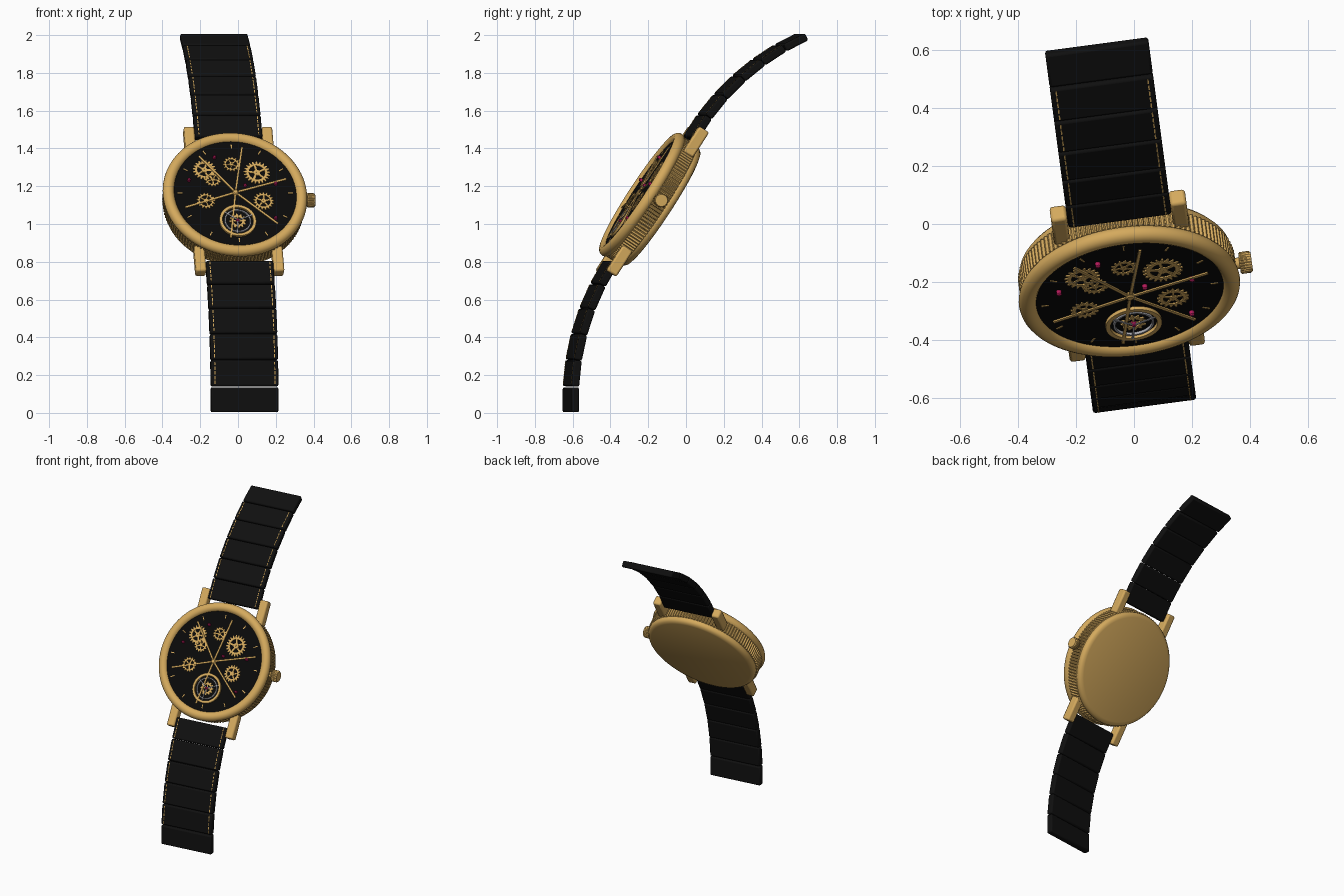
import bpy, bmesh, math
from math import cos, sin, radians, pi
from mathutils import Matrix, Vector

cube = bpy.data.objects.get("Cube")
if cube:
    bpy.data.objects.remove(cube, do_unlink=True)


def material(name, r, g, b):
    m = bpy.data.materials.new(name)
    m.use_nodes = True
    m.diffuse_color = (r, g, b, 1)
    bsdf = next(n for n in m.node_tree.nodes if n.type == 'BSDF_PRINCIPLED')
    bsdf.inputs["Base Color"].default_value = (r, g, b, 1)
    return m


GOLD = material("gold", 0.66, 0.40, 0.11)
LEATHER = material("black leather", 0.005, 0.005, 0.005)
DIAL = material("dial black", 0.003, 0.003, 0.003)
SILVER = material("silver", 0.42, 0.42, 0.45)
RUBY = material("ruby", 0.45, 0.01, 0.10)

# Watch frame: x to three o'clock, y to twelve o'clock, z out of the dial
WATCH = (Matrix.Translation((-0.022, -0.187, 1.125))
         @ Matrix.Rotation(radians(7.6), 4, 'Z') @ Matrix.Rotation(radians(57), 4, 'X'))
DIAL_Z = 0.068


def finish(name, bm, mat, local=Matrix(), bevel=0):
    bmesh.ops.remove_doubles(bm, verts=bm.verts, dist=1e-5)
    bmesh.ops.recalc_face_normals(bm, faces=bm.faces)
    me = bpy.data.meshes.new(name)
    bm.to_mesh(me)
    bm.free()
    me.materials.append(mat)
    me.shade_smooth()
    me.set_sharp_from_angle(angle=radians(35))
    ob = bpy.data.objects.new(name, me)
    bpy.context.collection.objects.link(ob)
    ob.matrix_world = WATCH @ local
    if bevel:
        mod = ob.modifiers.new("soft edges", 'BEVEL')
        mod.width, mod.segments = bevel, 2
    return ob


def lathe(name, profile, mat, seg=64, local=Matrix(), tooth=0, period=4, closed=False):
    """Spin (radius, height) points; 'tooth' notches the outermost points."""
    bm = bmesh.new()
    top = max(r for r, z in profile)
    rings = []
    for k in range(seg):
        a = 2 * pi * k / seg
        cut = tooth if k % period >= period / 2 else 0
        rings.append([bm.verts.new(((r - cut * (r > top - 1e-4)) * cos(a),
                                    (r - cut * (r > top - 1e-4)) * sin(a), z)) for r, z in profile])
    n = len(profile)
    for k in range(seg):
        p, q = rings[k], rings[(k + 1) % seg]
        for i in range(n if closed else n - 1):
            j = (i + 1) % n
            bm.faces.new((p[i], q[i], q[j], p[j]))
    return finish(name, bm, mat, local, 0)


def boxes(name, items, mat, local=Matrix(), bevel=0):
    """One object from (centre, size, turn about z) boxes."""
    bm = bmesh.new()
    for c, s, turn in items:
        bmesh.ops.create_cube(bm, size=1, matrix=Matrix.Translation(c)
                              @ Matrix.Rotation(turn, 4, 'Z') @ Matrix.Diagonal((*s, 1)))
    return finish(name, bm, mat, local, bevel)


def at(x, y, z=DIAL_Z):
    return Matrix.Translation((x, y, z))


def ring(name, ri, ro, h, mat, local, seg=48, tooth=0):
    return lathe(name, [(ri, 0), (ro, 0), (ro, h), (ri, h)], mat, seg, local, tooth, closed=True)


def spokes(count, length, width, h, z, start=0.0):
    """Radial bars from the centre."""
    return [(Vector((cos(a), sin(a), 0)) * length / 2 + Vector((0, 0, z)), (length, width, h), a)
            for a in (start + 2 * pi * k / count for k in range(count))]


# Case: rounded back, knurled band, rounded bezel
lathe("case_back", [(0, -0.083), (0.34, -0.083), (0.358, -0.078), (0.368, -0.066),
                    (0.370, -0.05), (0.366, -0.04), (0, -0.04)], GOLD, 96)
lathe("knurled_band", [(0, -0.046), (0.365, -0.046), (0.377, -0.042), (0.377, 0.03), (0.36, 0.034), (0, 0.034)],
      GOLD, 480, tooth=0.009)
lathe("bezel", [(0.354 + 0.031 * cos(2 * pi * k / 16), 0.055 + 0.031 * sin(2 * pi * k / 16))
                for k in range(16)], GOLD, 96, closed=True)
lathe("dial", [(0, 0.03), (0.335, 0.03), (0.335, DIAL_Z), (0, DIAL_Z)], DIAL, 96)

# Crown at three o'clock
side = Matrix.Rotation(radians(90), 4, 'Y')
lathe("crown_stem", [(0, 0.35), (0.02, 0.35), (0.02, 0.40), (0, 0.40)], GOLD, 24, side)
lathe("crown", [(0, 0.39), (0.033, 0.39), (0.038, 0.394), (0.038, 0.426), (0.032, 0.433), (0, 0.433)],
      GOLD, 96, side, tooth=0.003)

# Lugs
for sx, lr in ((-1, "left"), (1, "right")):
    for sy, tb in ((-1, "lower"), (1, "upper")):
        boxes(f"{tb}_lug_{'left' if sx > 0 else 'right'}",
              [((sx * 0.208, sy * 0.375, -0.01), (0.056, 0.16, 0.062), 0)], GOLD, bevel=0.01)

# Strap: chains of rounded pads that bend backwards, with stitching on the front
for sy, part, length, first in ((1, "upper", 0.137, 0), (-1, "lower", 0.14, 3)):
    pos = Vector((0, sy * 0.39, 0))
    for i in range(6):
        rot = Matrix.Rotation(-sy * radians(first + 6 * i), 4, 'X')
        step = rot @ Vector((0, sy * length, 0))
        local = Matrix.Translation(pos + step / 2) @ rot
        last = i == 5
        boxes(f"{part}_strap_pad_{i + 1}",
              [((0, 0, 0), (0.36, length - (0.008 if last else 0.002), 0.042), 0)],
              LEATHER, local, bevel=0.009)
        if not last:
            boxes(f"{part}_stitching_{i + 1}",
                  [((sx * 0.16, (k - 2) * length * 0.18, 0.021), (0.005, length * 0.13, 0.004), 0)
                   for sx in (-1, 1) for k in range(5)], GOLD, local)
        pos += step

# Gear train: position and radius
gears = [(-0.155, 0.145, 0.062), (-0.115, 0.085, 0.045), (-0.008, 0.18, 0.046),
         (0.124, 0.128, 0.07), (0.147, -0.051, 0.056), (-0.161, -0.051, 0.05)]
for i, (x, y, r) in enumerate(gears):
    z = DIAL_Z + 0.002 * (i % 3)
    teeth = round(r * 300)
    ring(f"gear_{i + 1}", r * 0.62, r, 0.005, GOLD, at(x, y, z), teeth * 4, r * 0.2)
    boxes(f"gear_spokes_{i + 1}", spokes(5, r * 0.7, r * 0.16, 0.004, 0.002, i), GOLD, at(x, y, z))
    ring(f"gear_hub_{i + 1}", 0.004, r * 0.25, 0.006, GOLD, at(x, y, z), 20)

# Radial bridges and hub
bridges = []
for deg in (79, 17, -43, -99, -161, 128):
    bridges += spokes(1, 0.29, 0.011, 0.006, 0.010, radians(deg))
boxes("radial_bridges", bridges, GOLD, at(0, 0))
lathe("centre_hub", [(0, 0), (0.016, 0), (0.016, 0.014), (0.011, 0.018), (0, 0.018)], GOLD, 24, at(0, 0))

# Rotating cage at six o'clock
cage = at(0, -0.177)
ring("cage_ring", 0.082, 0.098, 0.013, GOLD, cage, 64)
ring("balance_wheel", 0.064, 0.071, 0.010, SILVER, cage, 48)
boxes("cage_arms", spokes(3, 0.084, 0.007, 0.004, 0.013, 0.4), SILVER, cage)
ring("cage_gear", 0.024, 0.045, 0.006, GOLD, cage, 48, 0.010)
boxes("cage_gear_spokes", spokes(4, 0.03, 0.008, 0.004, 0.004), GOLD, cage)

# Ruby bearings
for i, (x, y) in enumerate([(-0.096, 0.223), (0.22, 0.056), (-0.242, 0.08), (0.204, -0.16),
                            (0.055, 0.045), (0, -0.177)]):
    lathe(f"ruby_{i + 1}", [(0, 0), (0.009, 0), (0.009, 0.014), (0.005, 0.018), (0, 0.018)],
          RUBY, 16, at(x, y))

# Hour markers
boxes("hour_markers", [((0.295 * cos(a), 0.295 * sin(a), 0.001), (0.026, 0.006, 0.004), a)
                       for a in (k * pi / 6 for k in range(12))], GOLD, at(0, 0))
